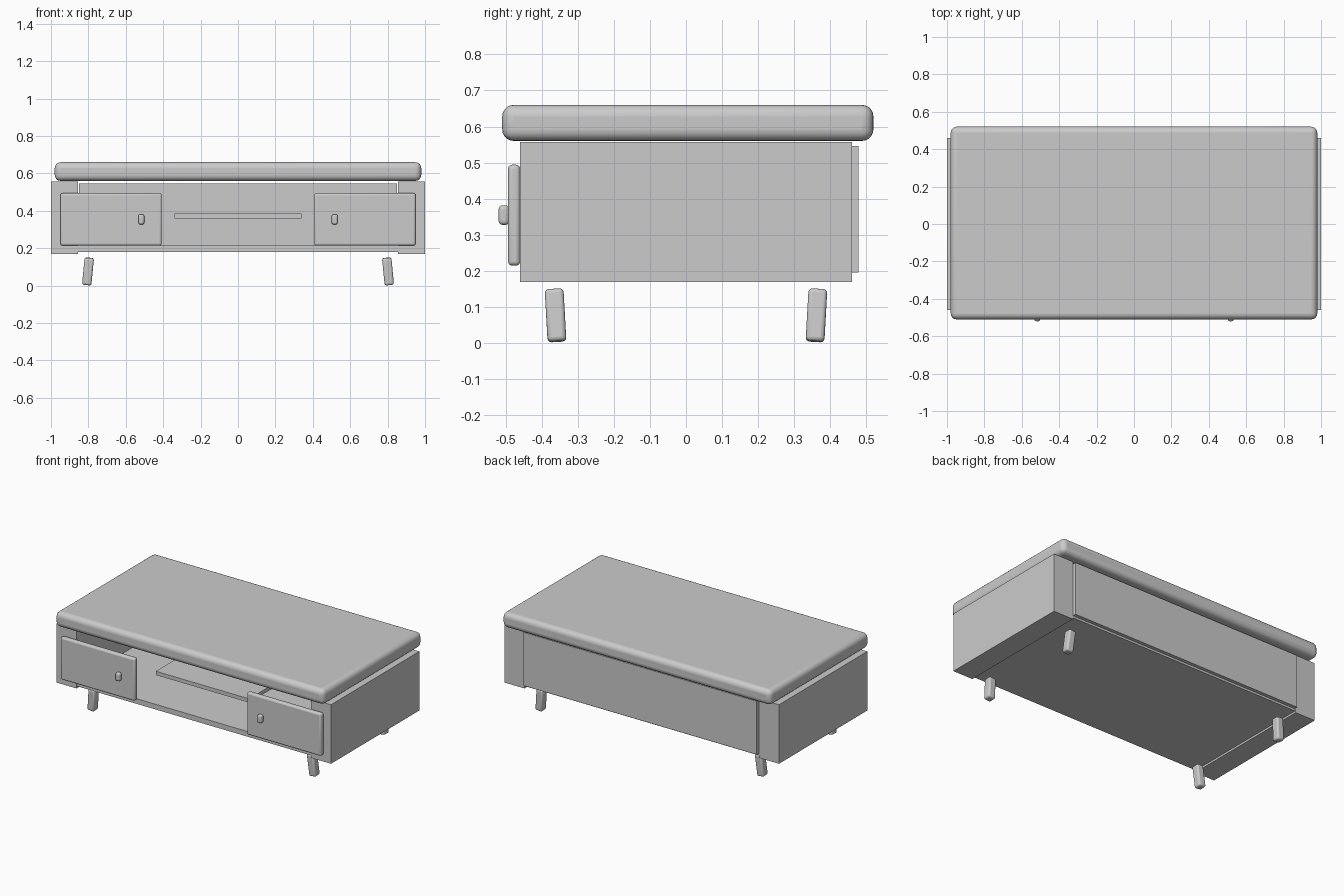
import bpy
from math import radians

if "Cube" in bpy.data.objects:
    bpy.data.objects.remove(bpy.data.objects["Cube"])


def box(name, x, y, z, bevel=0.0, segments=4, rot=(0, 0, 0)):
    """Box from (min, max) ranges on each axis, with optional rounded edges."""
    ranges = (x, y, z)
    bpy.ops.mesh.primitive_cube_add(size=1, location=[(a + b) / 2 for a, b in ranges])
    ob = bpy.context.object
    ob.name = name
    ob.scale = [b - a for a, b in ranges]
    bpy.ops.object.transform_apply(location=False, rotation=False, scale=True)
    ob.rotation_euler = rot
    if bevel:
        m = ob.modifiers.new("rounded_edges", 'BEVEL')
        m.width = bevel
        m.segments = segments
        bpy.ops.object.shade_smooth_by_angle(angle=radians(35))
    return ob


def mirrored(s, a, b):
    return tuple(sorted((s * a, s * b)))


# Cushioned top slab
box("table_top", (-0.98, 0.98), (-0.51, 0.52), (0.56, 0.66), 0.032, 5)

# Cabinet boards
box("bottom_board", (-0.855, 0.855), (-0.455, 0.455), (0.181, 0.215))
box("back_panel", (-0.85, 0.85), (0.444, 0.478), (0.195, 0.546))
box("centre_shelf", (-0.34, 0.34), (-0.37, 0.37), (0.36, 0.385))

for s, side in ((-1, "left"), (1, "right")):
    # Thick side, drawer front and knob
    box(side + "_side", mirrored(s, 0.855, 1.0), (-0.46, 0.46), (0.168, 0.557))
    box(side + "_drawer_front", mirrored(s, 0.408, 0.95), (-0.494, -0.46),
        (0.214, 0.494), 0.012)
    box(side + "_drawer_knob", mirrored(s, 0.501, 0.533), (-0.52, -0.49),
        (0.327, 0.381), 0.011)
    # Slightly splayed legs
    for t, end in ((-1, "front"), (1, "back")):
        cx, cy = s * 0.802, t * 0.362
        box(f"{end}_{side}_leg", (cx - 0.025, cx + 0.025), (cy - 0.026, cy + 0.026),
            (0.003, 0.149), 0.011, 3, (radians(-3.2 * t), radians(-5.5 * s), 0))
